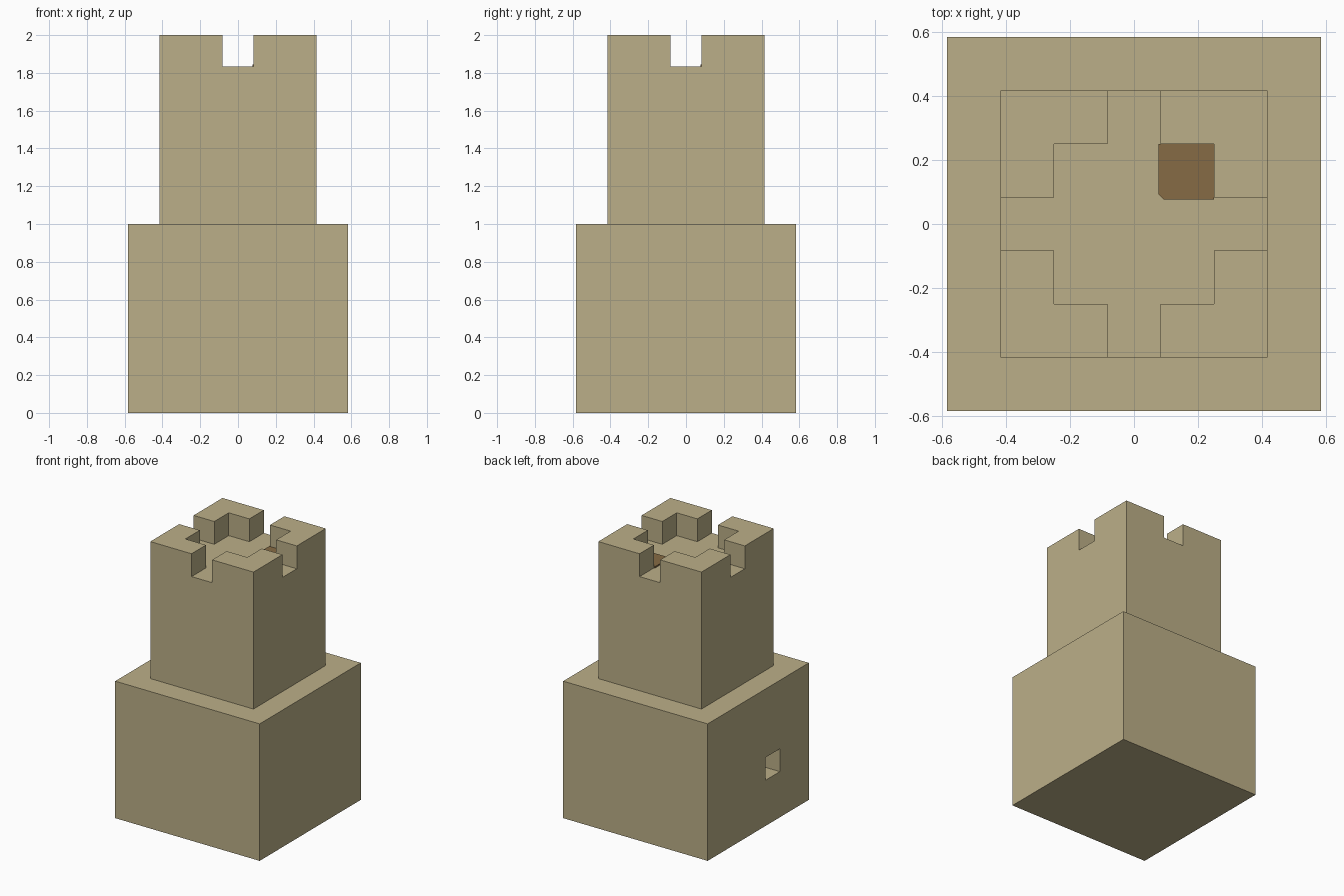
import bpy
import bmesh

cube = bpy.data.objects.get("Cube")
if cube:
    bpy.data.objects.remove(cube, do_unlink=True)

U = 1 / 6  # one building block


def material(name, color):
    mat = bpy.data.materials.new(name)
    mat.use_nodes = True
    mat.diffuse_color = color
    mat.node_tree.nodes["Principled BSDF"].inputs["Base Color"].default_value = color
    return mat


sandstone = material("sandstone", (0.50, 0.43, 0.246, 1))
wood = material("brown wood", (0.238, 0.147, 0.058, 1))


def prism(name, outline, z0, z1, mat):
    """Extrude a counter-clockwise outline, in blocks, from z0 to z1."""
    bm = bmesh.new()
    face = bm.faces.new([bm.verts.new((x * U, y * U, z0 * U)) for x, y in outline])
    top = bmesh.ops.extrude_face_region(bm, geom=[face])["geom"]
    bmesh.ops.translate(bm, vec=(0, 0, (z1 - z0) * U),
                        verts=[v for v in top if isinstance(v, bmesh.types.BMVert)])
    bmesh.ops.recalc_face_normals(bm, faces=bm.faces[:])
    mesh = bpy.data.meshes.new(name)
    bm.to_mesh(mesh)
    bm.free()
    mesh.materials.append(mat)
    obj = bpy.data.objects.new(name, mesh)
    bpy.context.collection.objects.link(obj)
    return obj


def box(name, x0, x1, y0, y1, z0, z1, mat=sandstone):
    return prism(name, [(x0, y0), (x1, y0), (x1, y1), (x0, y1)], z0, z1, mat)


def cut(target, *bounds):
    """Carve a box out of the target."""
    cutter = box(target.name + "_cutter", *bounds)
    mod = target.modifiers.new("cut", "BOOLEAN")
    mod.operation = "DIFFERENCE"
    mod.solver = "EXACT"
    mod.object = cutter
    bpy.context.view_layer.objects.active = target
    bpy.ops.object.modifier_apply(modifier=mod.name)
    bpy.data.objects.remove(cutter, do_unlink=True)


# Base: hollow room with one small window on the -x wall
base = box("base", -3.5, 3.5, -3.5, 3.5, 0, 6)
cut(base, -2.5, 2.5, -2.5, 2.5, 1, 5)
cut(base, -4, -2, -1.5, -0.5, 2, 3)

# Tower: sunken roof and a gap in the middle of each parapet
tower = box("tower", -2.5, 2.5, -2.5, 2.5, 6, 12)
cut(tower, -1.5, 1.5, -1.5, 1.5, 11, 13)
cut(tower, -3, 3, -0.5, 0.5, 11, 13)
cut(tower, -0.5, 0.5, -3, 3, 11, 13)

# Roof hatch with one clipped corner, tucked into the parapet corner
prism("roof_hatch", [(0.56, 0.46), (1.5, 0.46), (1.5, 1.5), (0.46, 1.5), (0.46, 0.56)],
      11, 11.06, wood)
